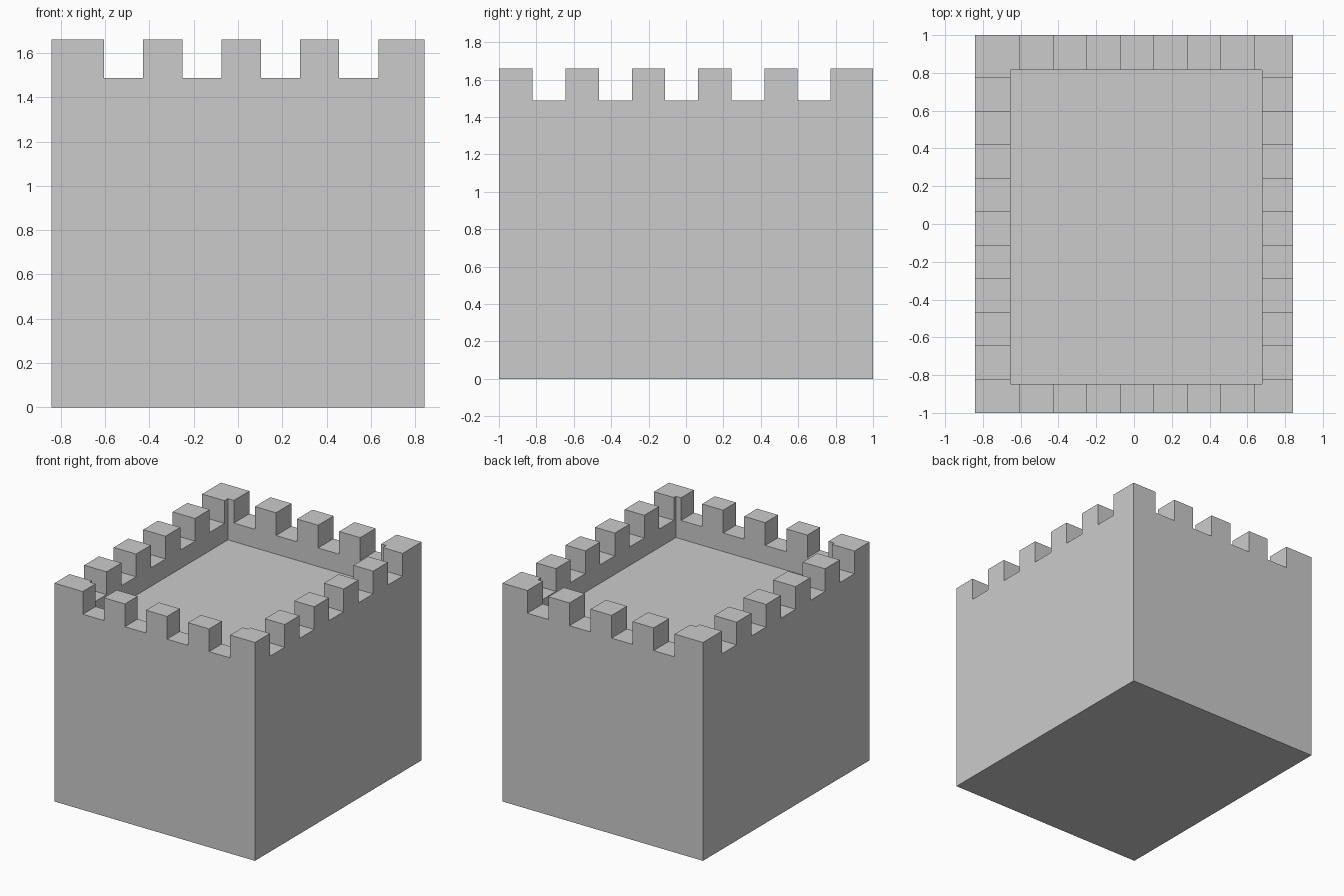
import bpy

if "Cube" in bpy.data.objects:
    bpy.data.objects.remove(bpy.data.objects["Cube"])

X0, X1, Y0, Y1 = -0.843, 0.843, -1.0, 1.0
TOP, CRENEL_Z, ROOF_Z = 1.66, 1.487, 1.346
PITCH = 0.177  # width of each gap and each battlement tooth


def box(name, x0, x1, y0, y1, z0, z1):
    bpy.ops.mesh.primitive_cube_add(
        size=1, location=((x0 + x1) / 2, (y0 + y1) / 2, (z0 + z1) / 2))
    ob = bpy.context.object
    ob.name = name
    ob.scale = (x1 - x0, y1 - y0, z1 - z0)
    bpy.ops.object.transform_apply(location=True, rotation=False, scale=True)
    return ob


def cut(target, cutter):
    mod = target.modifiers.new("cut", 'BOOLEAN')
    mod.operation = 'DIFFERENCE'
    mod.solver = 'EXACT'
    mod.object = cutter
    bpy.context.view_layer.objects.active = target
    bpy.ops.object.modifier_apply(modifier=mod.name)
    bpy.data.objects.remove(cutter, do_unlink=True)


# Solid tower body
tower = box("castle_tower", X0, X1, Y0, Y1, 0, TOP)

# Sunken roof inside the parapet
cut(tower, box("roof_cutter", -0.655, 0.677, -0.846, 0.815, ROOF_Z, 2))

# Gaps in the front and back parapets
for i in range(4):
    x = -0.605 + 2 * i * PITCH
    cut(tower, box("crenel_cutter", x, x + PITCH, -1.2, 1.2, CRENEL_Z, 2))

# Gaps in the left and right parapets
for i in range(5):
    y = -0.82 + 2 * i * PITCH
    cut(tower, box("crenel_cutter", -1.2, 1.2, y, y + PITCH, CRENEL_Z, 2))
